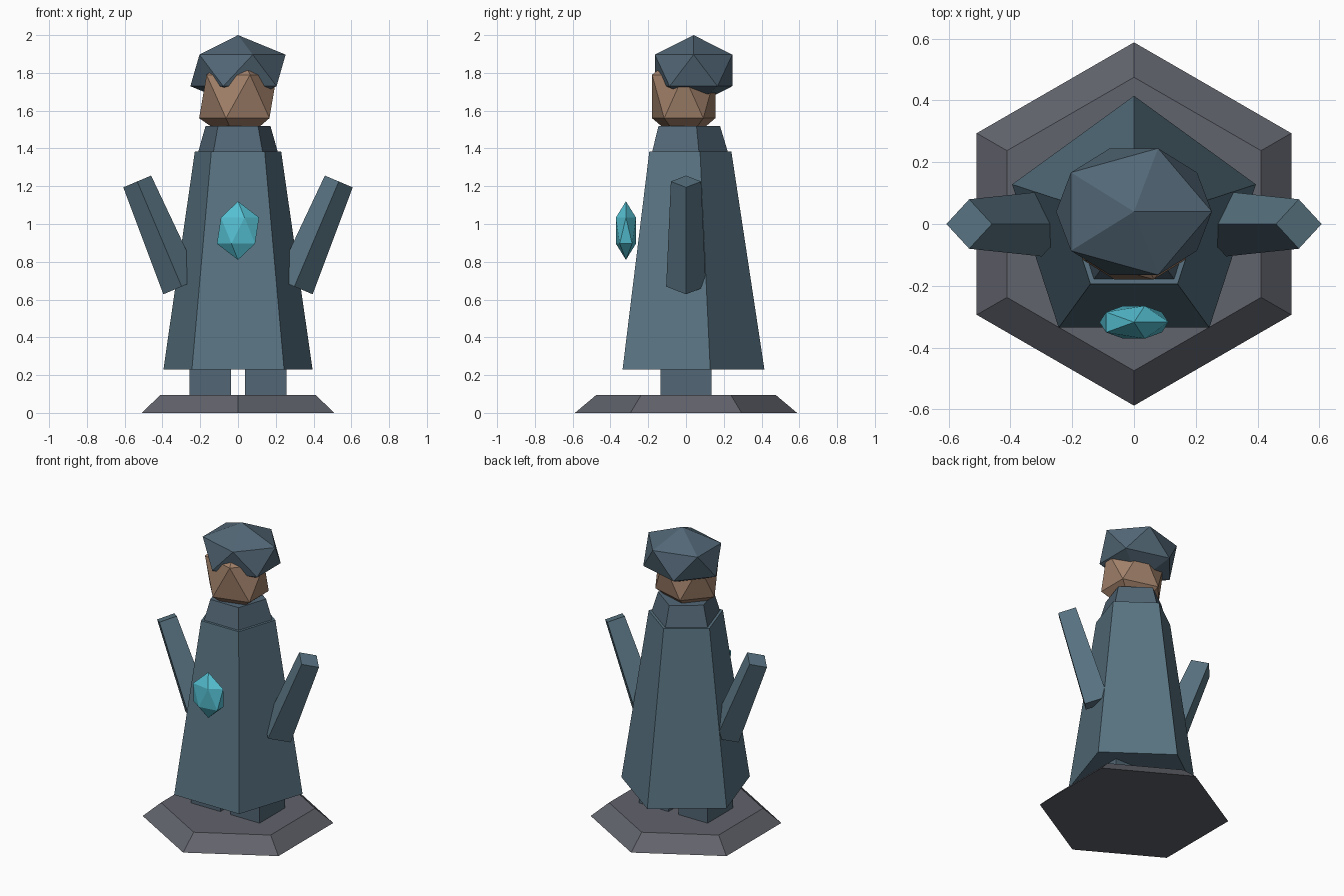
import bpy

if "Cube" in bpy.data.objects:
    bpy.data.objects.remove(bpy.data.objects["Cube"])


def material(name, rgb):
    m = bpy.data.materials.new(name)
    m.diffuse_color = (*rgb, 1)
    m.use_nodes = True
    m.node_tree.nodes["Principled BSDF"].inputs["Base Color"].default_value = m.diffuse_color
    return m


CLOTH = material("cloth", (0.10, 0.175, 0.225))
DARK = material("dark_cloth", (0.085, 0.135, 0.18))
SKIN = material("skin", (0.36, 0.22, 0.145))
CRYSTAL = material("crystal", (0.09, 0.52, 0.64))
STONE = material("stone", (0.12, 0.125, 0.15))


def finish(name, mat):
    ob = bpy.context.object
    ob.name = ob.data.name = name
    ob.data.materials.append(mat)
    return ob


def frustum(name, sides, r1, r2, z1, z2, mat):
    bpy.ops.mesh.primitive_cone_add(vertices=sides, radius1=r1, radius2=r2,
                                    depth=z2 - z1, location=(0, 0, (z1 + z2) / 2))
    return finish(name, mat)


def facet_ball(name, loc, scale, mat):
    bpy.ops.mesh.primitive_ico_sphere_add(subdivisions=1, radius=1, location=loc)
    ob = finish(name, mat)
    ob.scale = scale
    return ob


# Hexagonal plinth
frustum("base", 6, 0.588, 0.475, 0, 0.095, STONE)

# Five-sided robe and collar
frustum("robe", 5, 0.415, 0.24, 0.23, 1.385, CLOTH)
frustum("collar", 5, 0.228, 0.18, 1.36, 1.52, DARK)

# Legs and raised, tapered square arms, one per side
for side, s in (("left", -1), ("right", 1)):
    bpy.ops.mesh.primitive_cube_add(size=1, location=(0.147 * s, 0, 0.19))
    finish(side + "_leg", DARK).scale = (0.22, 0.27, 0.19)

    arm = frustum(side + "_arm", 4, 0.105, 0.08, 0, 0.604, CLOTH)
    arm.location = (0.416 * s, 0, 0.947)
    arm.rotation_euler = (0, 0.4 * s, 0)

# Faceted head, hair cap and floating chest crystal
facet_ball("head", (0, -0.012, 1.675), (0.23, 0.197, 0.257), SKIN)
facet_ball("hair", (0, 0.04, 1.813), (0.282, 0.241, 0.187), DARK)
facet_ball("crystal", (0, -0.318, 0.965), (0.125, 0.0625, 0.155), CRYSTAL)
